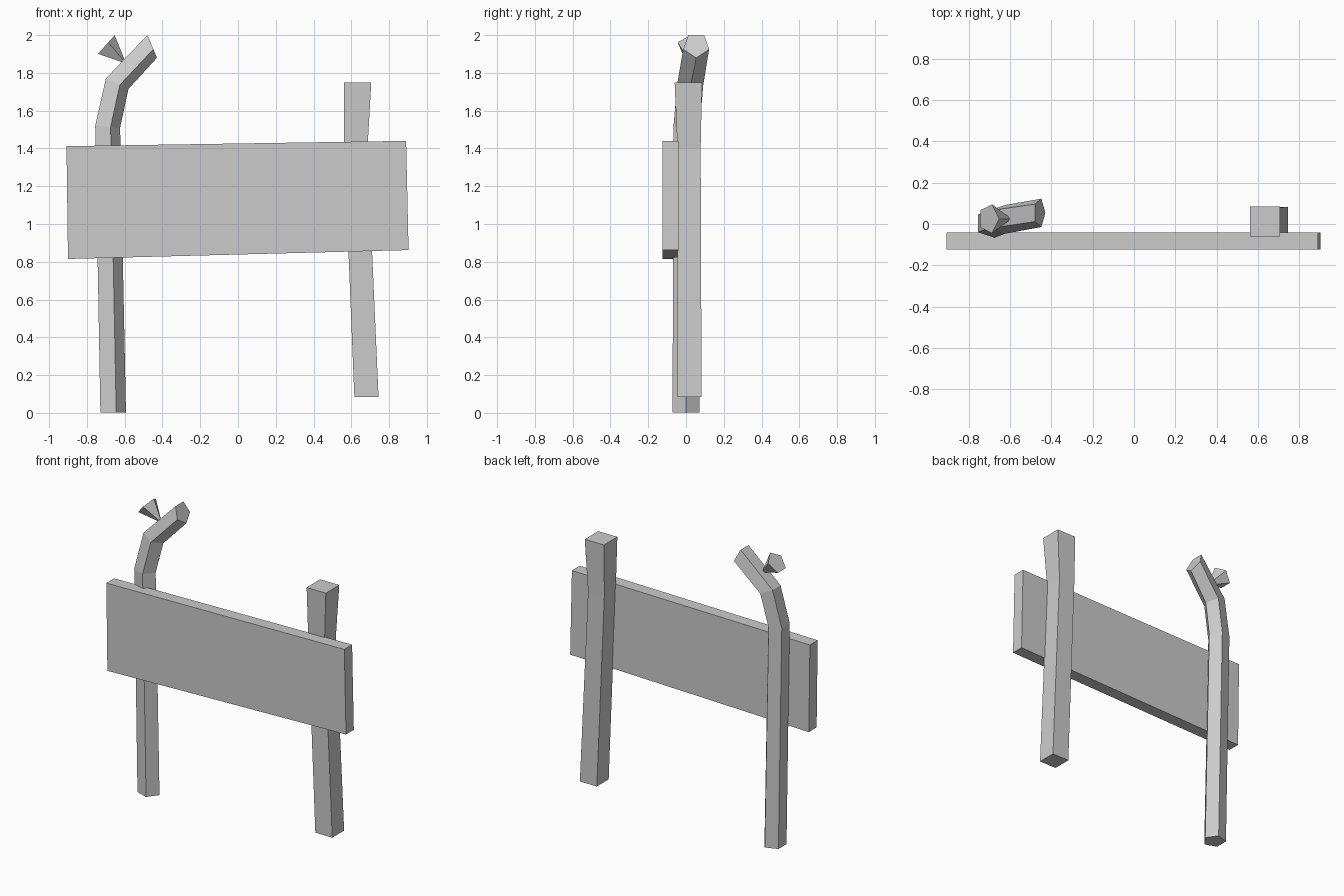
import bpy, bmesh, math
from mathutils import Vector

if "Cube" in bpy.data.objects:
    bpy.data.objects.remove(bpy.data.objects["Cube"])

grey = bpy.data.materials.new("plain grey")
grey.diffuse_color = (0.6, 0.6, 0.6, 1)
grey.use_nodes = True
grey.node_tree.nodes["Principled BSDF"].inputs["Base Color"].default_value = grey.diffuse_color


def finish(name, bm):
    bmesh.ops.recalc_face_normals(bm, faces=bm.faces[:])
    mesh = bpy.data.meshes.new(name)
    bm.to_mesh(mesh)
    bm.free()
    mesh.materials.append(grey)
    obj = bpy.data.objects.new(name, mesh)
    bpy.context.collection.objects.link(obj)
    return obj


def loft(name, sides, rings, start=0.0):
    """Capped tube through rings of (centre, radius, tilt towards +x in degrees)."""
    bm = bmesh.new()
    loops = []
    for centre, radius, tilt in rings:
        t = math.radians(tilt)
        u, v = Vector((math.cos(t), 0, -math.sin(t))), Vector((0, 1, 0))
        angles = [math.radians(start) + math.tau * i / sides for i in range(sides)]
        loops.append([bm.verts.new(Vector(centre) + radius * (math.cos(a) * u + math.sin(a) * v))
                      for a in angles])
    for low, high in zip(loops, loops[1:]):
        for i in range(sides):
            j = (i + 1) % sides
            bm.faces.new((low[i], low[j], high[j], high[i]))
    bm.faces.new(loops[0][::-1])
    bm.faces.new(loops[-1])
    return finish(name, bm)


# Five-sided branch post, bending to the right at the top
loft("branch_post", 5, [
    ((-0.668, 0.0, 0.002), 0.075, 1),
    ((-0.697, 0.003, 1.515), 0.073, 4),
    ((-0.646, 0.022, 1.746), 0.073, 25),
    ((-0.457, 0.054, 1.946), 0.072, 67),
])

# Small tapered twig whose narrow end meets the branch
loft("twig", 5, [
    ((-0.61, 0.025, 1.865), 0.012, -48),
    ((-0.702, 0.025, 1.945), 0.073, -48),
])

# Square leaning post, flared at the top
r2 = math.sqrt(2)
loft("square_post", 4, [
    ((0.680, 0.0185, 0.085), 0.064 * r2, 0),
    ((0.624, 0.016, 1.40), 0.0615 * r2, 0),
    ((0.633, 0.0125, 1.75), 0.0725 * r2, 0),
], start=45)

# Slightly crooked sign board on the front of the posts
outline = [(-0.90, 0.815), (0.903, 0.862), (0.89, 1.44), (-0.908, 1.412)]
bm = bmesh.new()
front = bm.faces.new([bm.verts.new((x, -0.124, z)) for x, z in outline])
ext = bmesh.ops.extrude_face_region(bm, geom=[front], use_keep_orig=True)
for v in ext["geom"]:
    if isinstance(v, bmesh.types.BMVert):
        v.co.y = -0.04
finish("sign_board", bm)
